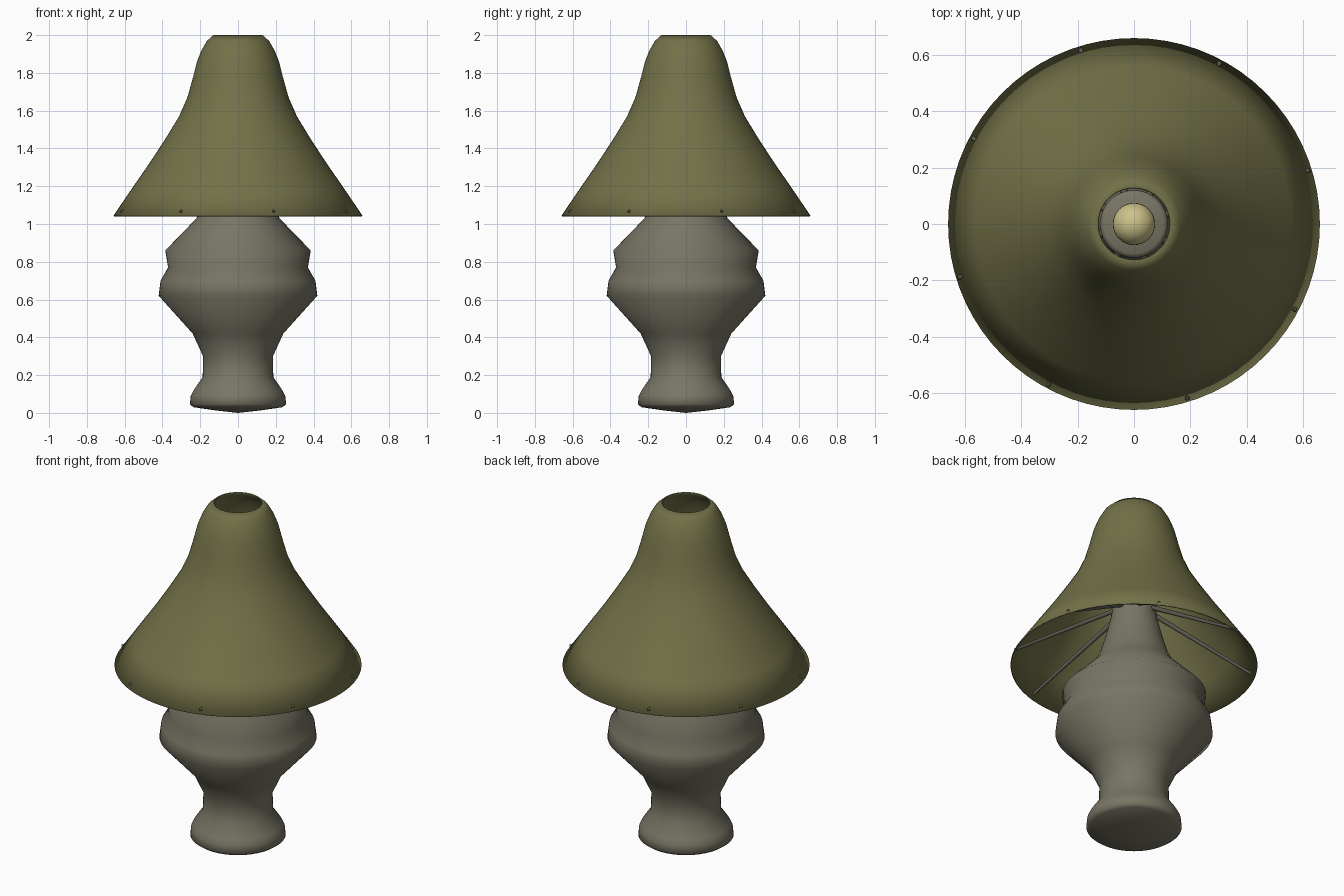
import bpy, bmesh
from math import sin, cos, pi, radians
from mathutils import Vector

if "Cube" in bpy.data.objects:
    bpy.data.objects.remove(bpy.data.objects["Cube"])


def material(name, rgb):
    m = bpy.data.materials.new(name)
    m.diffuse_color = (*rgb, 1)
    m.use_nodes = True
    m.node_tree.nodes["Principled BSDF"].inputs["Base Color"].default_value = m.diffuse_color
    return m


def finish(obj, mat, angle):
    obj.data.materials.append(mat)
    bpy.ops.object.select_all(action='DESELECT')
    obj.select_set(True)
    bpy.context.view_layer.objects.active = obj
    bpy.ops.object.shade_smooth_by_angle(angle=radians(angle))
    return obj


def lathe(name, profile, mat, segments=72, angle=70):
    """Spin a list of (radius, z) around the z axis."""
    bm = bmesh.new()
    verts = [bm.verts.new((r, 0, z)) for r, z in profile]
    edges = [bm.edges.new(p) for p in zip(verts, verts[1:])]
    bmesh.ops.spin(bm, geom=verts + edges, cent=(0, 0, 0), axis=(0, 0, 1),
                   angle=2 * pi, steps=segments)
    bmesh.ops.remove_doubles(bm, verts=bm.verts, dist=1e-5)
    bmesh.ops.recalc_face_normals(bm, faces=bm.faces)
    me = bpy.data.meshes.new(name)
    bm.to_mesh(me)
    bm.free()
    obj = bpy.data.objects.new(name, me)
    bpy.context.collection.objects.link(obj)
    return finish(obj, mat, angle)


stone = material("stone", (0.19, 0.18, 0.13))
olive = material("olive", (0.17, 0.165, 0.065))
glow = material("glow", (0.60, 0.54, 0.25))
dark = material("dark_metal", (0.10, 0.10, 0.08))

# turned base: foot, waist, belly, shoulder and tapered neck
lathe("base", [(0, 0), (0.11, 0.012), (0.235, 0.03), (0.255, 0.045),
               (0.25, 0.09), (0.235, 0.12), (0.187, 0.19), (0.185, 0.30),
               (0.24, 0.42), (0.42, 0.62), (0.41, 0.70), (0.37, 0.77),
               (0.385, 0.86), (0.22, 1.03), (0.185, 1.10), (0.155, 1.20),
               (0.125, 1.32), (0.12, 1.36), (0.12, 1.42), (0.105, 1.43),
               (0, 1.43)], stone)

# bell-shaped shade, open at both ends
shade = lathe("shade", [(0.66, 1.043), (0.56, 1.19), (0.47, 1.32),
                        (0.385, 1.45), (0.312, 1.57), (0.268, 1.67),
                        (0.24, 1.77), (0.217, 1.86), (0.193, 1.92),
                        (0.164, 1.97), (0.13, 2.0)], olive)
solid = shade.modifiers.new("thickness", 'SOLIDIFY')
solid.thickness = 0.006
solid.offset = -1

# bulb
bpy.ops.mesh.primitive_uv_sphere_add(segments=32, ring_count=16, radius=0.075,
                                     location=(0, 0, 1.49))
bulb = bpy.context.object
bulb.name = "bulb"
finish(bulb, glow, 60)

# eight thin struts from the neck to the shade rim
for i in range(8):
    a = radians(17 + 45 * i)
    inner = Vector((0.09 * cos(a), 0.09 * sin(a), 1.375))
    outer = Vector((0.65 * cos(a), 0.65 * sin(a), 1.06))
    way = outer - inner
    bpy.ops.mesh.primitive_cone_add(vertices=8, radius1=0.014, radius2=0.008,
                                    depth=way.length, location=(inner + outer) / 2,
                                    rotation=way.to_track_quat('Z', 'Y').to_euler())
    strut = bpy.context.object
    strut.name = f"strut_{i + 1}"
    finish(strut, dark, 50)
